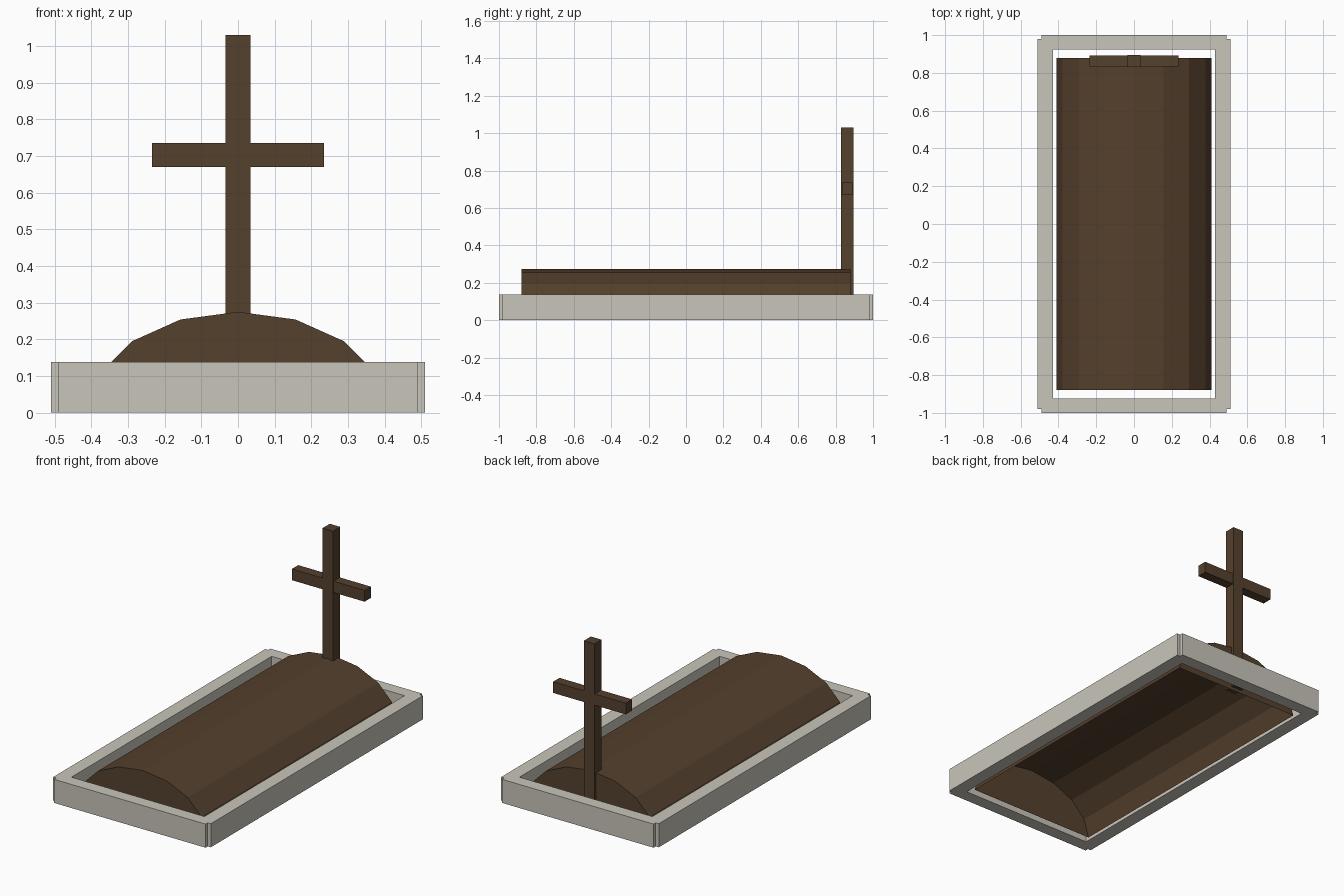
import bpy, bmesh, math

if "Cube" in bpy.data.objects:
    bpy.data.objects.remove(bpy.data.objects["Cube"])


def material(name, rgb):
    m = bpy.data.materials.new(name)
    m.diffuse_color = (*rgb, 1)
    m.use_nodes = True
    m.node_tree.nodes["Principled BSDF"].inputs["Base Color"].default_value = m.diffuse_color
    return m


stone = material("pale_stone", (0.578, 0.558, 0.491))
brown = material("dark_brown", (0.091, 0.052, 0.026))


def add_object(name, bm, mat):
    bmesh.ops.recalc_face_normals(bm, faces=bm.faces)
    me = bpy.data.meshes.new(name)
    bm.to_mesh(me)
    bm.free()
    me.materials.append(mat)
    ob = bpy.data.objects.new(name, me)
    bpy.context.collection.objects.link(ob)
    return ob


def box(name, lo, hi, mat):
    bm = bmesh.new()
    bmesh.ops.create_cube(bm, size=1)
    for v in bm.verts:
        v.co = [(a + b) / 2 + c * (b - a) for a, b, c in zip(lo, hi, v.co)]
    return add_object(name, bm, mat)


# Stone border: two end rails and two slightly proud side rails
for s, side, end in ((-1, "left", "front"), (1, "right", "back")):
    x0, x1 = sorted((s * 0.43, s * 0.51))
    box(side + "_border", (x0, -0.98, 0), (x1, 0.98, 0.138), stone)
    y0, y1 = sorted((s * 0.925, s * 1.0))
    box(end + "_border", (-0.49, y0, 0), (0.49, y1, 0.138), stone)

# Earth mound: flattened half cylinder with end caps, open underneath
bm = bmesh.new()
arcs = []
for y in (-0.88, 0.88):
    arcs.append([bm.verts.new((0.41 * math.cos(i * math.pi / 8), y,
                               0.275 * math.sin(i * math.pi / 8))) for i in range(9)])
for i in range(8):
    bm.faces.new((arcs[0][i], arcs[1][i], arcs[1][i + 1], arcs[0][i + 1]))
bm.faces.new(arcs[0])
bm.faces.new(arcs[1])
mound = add_object("earth_mound", bm, brown)
# Make sure the shell faces outwards
if mound.data.polygons[3].normal.z < 0:
    mound.data.flip_normals()

# Wooden cross
box("cross_post", (-0.034, 0.83, 0.02), (0.034, 0.896, 1.03), brown)
box("cross_bar", (-0.235, 0.834, 0.67), (0.235, 0.892, 0.736), brown)
